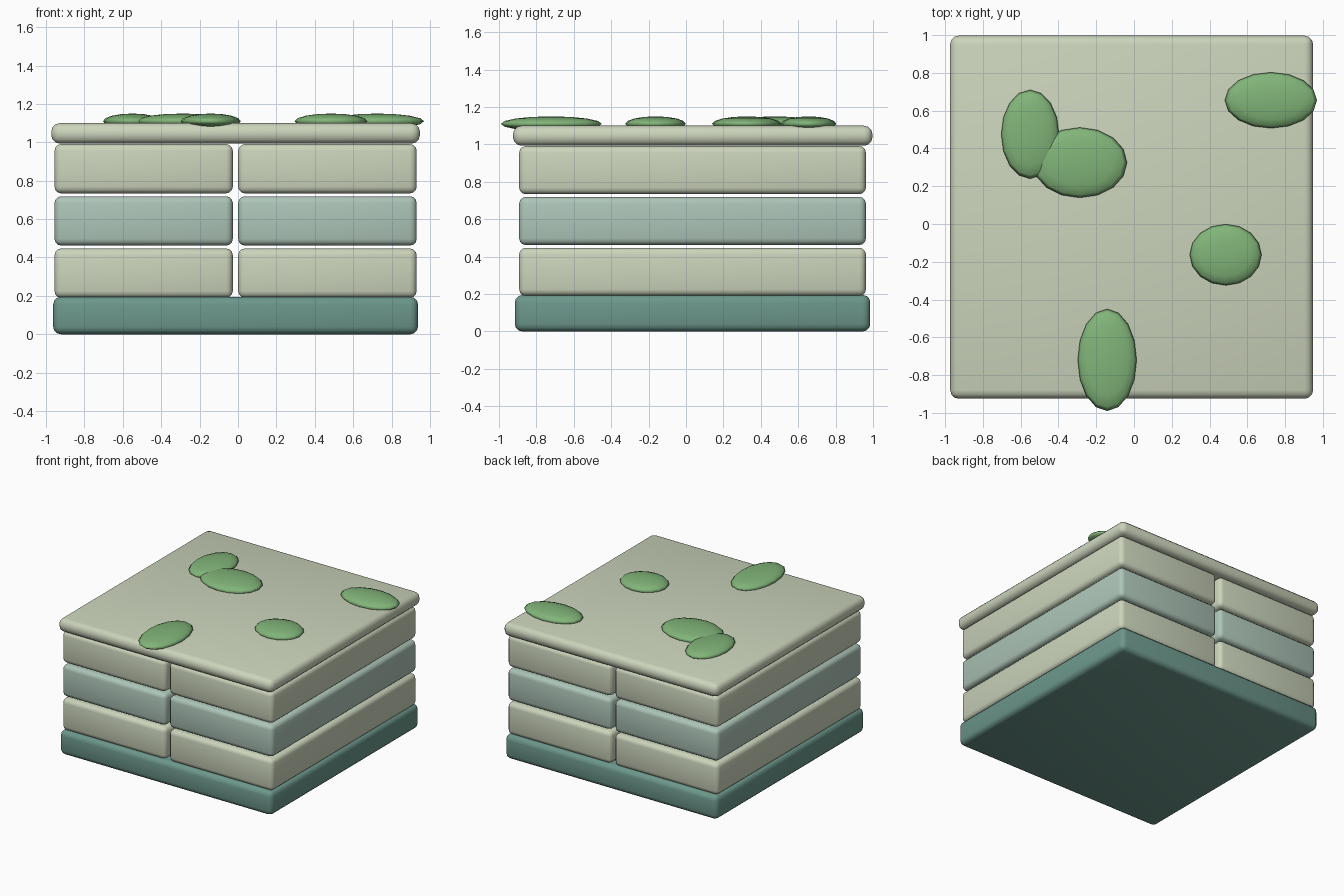
import bpy, math

if "Cube" in bpy.data.objects:
    bpy.data.objects.remove(bpy.data.objects["Cube"])


def material(name, rgb):
    m = bpy.data.materials.new(name)
    m.diffuse_color = (*rgb, 1)
    m.use_nodes = True
    m.node_tree.nodes["Principled BSDF"].inputs["Base Color"].default_value = m.diffuse_color
    return m


cream = material("cream_stone", (0.60, 0.66, 0.50))
pale = material("pale_teal_stone", (0.42, 0.56, 0.48))
teal = material("dark_teal_stone", (0.15, 0.31, 0.26))
green = material("moss_green", (0.22, 0.46, 0.19))


def block(name, x, y, z, bevel, mat):
    """Rounded block from (min, max) ranges on each axis."""
    bpy.ops.mesh.primitive_cube_add(
        size=1, location=[(a + b) / 2 for a, b in (x, y, z)])
    o = bpy.context.object
    o.name = name
    o.scale = [b - a for a, b in (x, y, z)]
    bpy.ops.object.transform_apply(location=False, rotation=False, scale=True)
    mod = o.modifiers.new("rounding", 'BEVEL')
    mod.width = bevel
    mod.segments = 3
    bpy.ops.object.modifier_apply(modifier=mod.name)
    bpy.ops.object.shade_smooth_by_angle(angle=math.radians(40))
    o.data.materials.append(mat)


# Base plinth and top slab
block("base", (-0.963, 0.938), (-0.915, 0.985), (0, 0.195), 0.04, teal)
block("top_slab", (-0.973, 0.948), (-0.925, 0.997), (0.993, 1.10), 0.045, cream)

# Three courses of two long bricks, open joints between them
for row, mat in enumerate((cream, pale, cream)):
    z = 0.19 + row * 0.272
    for side, x in (("left", (-0.956, -0.027)), ("right", (0.001, 0.931))):
        block(f"brick_{side}_{row + 1}", x, (-0.892, 0.962),
              (z, z + 0.257), 0.035, mat)

# Flattened moss patches: x, y, radius x, radius y
patches = [(-0.55, 0.475, 0.153, 0.235), (-0.287, 0.325, 0.25, 0.186),
           (0.725, 0.655, 0.244, 0.148), (0.485, -0.163, 0.19, 0.162),
           (-0.142, -0.72, 0.156, 0.27)]
for i, (x, y, rx, ry) in enumerate(patches):
    bpy.ops.mesh.primitive_uv_sphere_add(
        segments=16, ring_count=8, radius=1, location=(x, y, 1.11))
    o = bpy.context.object
    o.name = f"moss_patch_{i + 1}"
    o.scale = (rx, ry, 0.04)
    bpy.ops.object.transform_apply(location=False, rotation=False, scale=True)
    bpy.ops.object.shade_smooth()
    o.data.materials.append(green)
